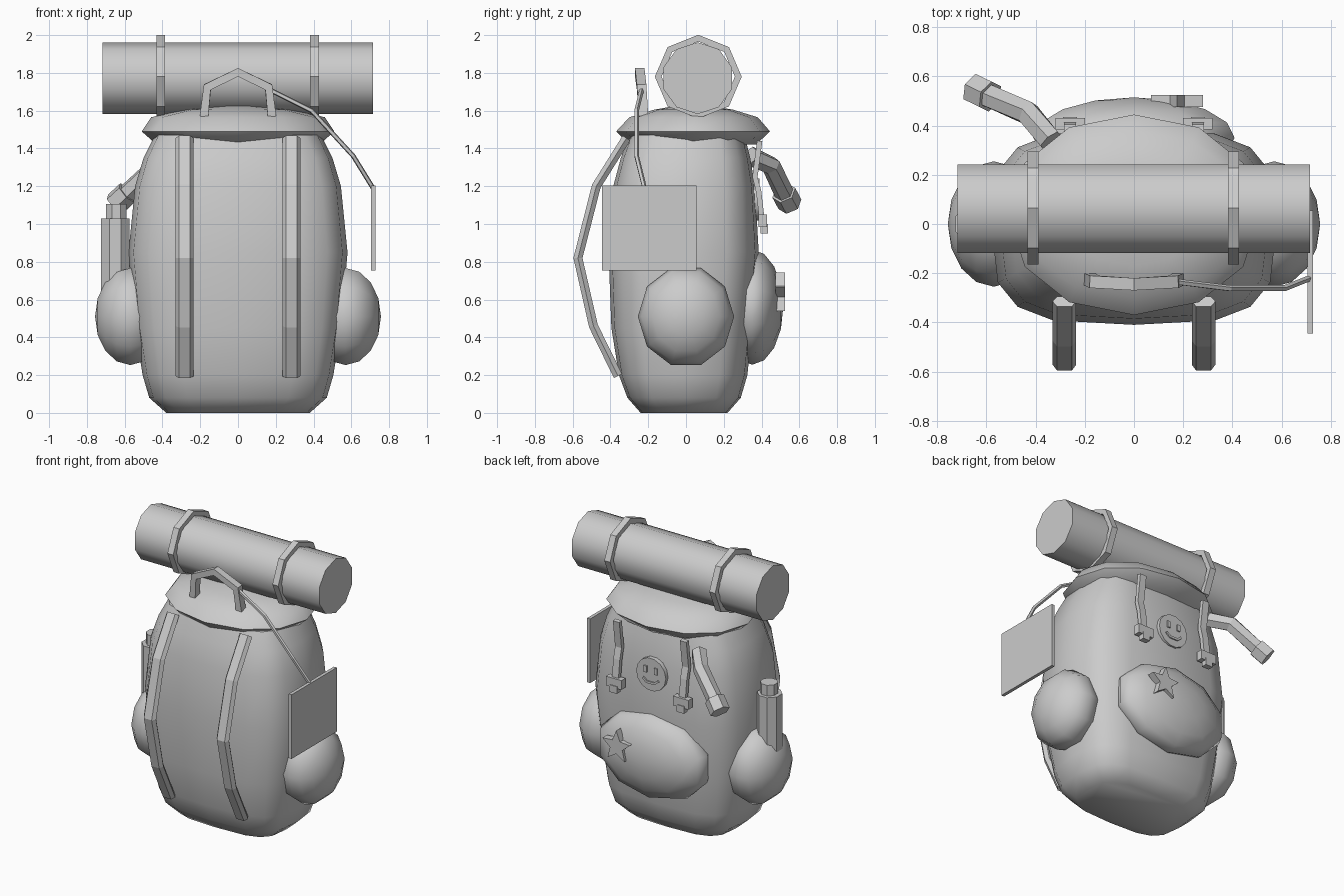
import bpy, bmesh, math
from mathutils import Vector, Matrix

if "Cube" in bpy.data.objects:
    bpy.data.objects.remove(bpy.data.objects["Cube"])


def finish(name, bm, angle=35):
    bmesh.ops.recalc_face_normals(bm, faces=bm.faces)
    me = bpy.data.meshes.new(name)
    bm.to_mesh(me)
    bm.free()
    ob = bpy.data.objects.new(name, me)
    bpy.context.collection.objects.link(ob)
    if angle:
        bpy.ops.object.select_all(action='DESELECT')
        ob.select_set(True)
        bpy.context.view_layer.objects.active = ob
        bpy.ops.object.shade_smooth_by_angle(angle=math.radians(angle))
    return ob


def skin(name, rings, closed=False, angle=35):
    bm = bmesh.new()
    vs = [[bm.verts.new(p) for p in r] for r in rings]
    n = len(vs[0])
    for i in range(len(vs) if closed else len(vs) - 1):
        a, b = vs[i], vs[(i + 1) % len(vs)]
        for j in range(n):
            k = (j + 1) % n
            bm.faces.new((a[j], a[k], b[k], b[j]))
    if not closed:
        bm.faces.new(vs[0])
        bm.faces.new(vs[-1])
    return finish(name, bm, angle)


def sweep(name, path, section, side, closed=False, angle=0):
    pts = [Vector(p) for p in path]
    n, rings = len(pts), []
    for i, p in enumerate(pts):
        a = pts[(i - 1) % n] if closed or i else p
        b = pts[(i + 1) % n] if closed or i < n - 1 else p
        t = (b - a).normalized()
        s = Vector(side)
        s = (s - t * s.dot(t)).normalized()
        u = t.cross(s)
        rings.append([p + s * x + u * y for x, y in section])
    return skin(name, rings, closed, angle)


def poly(n, r, off=0.0):
    return [(r * math.cos(2 * math.pi * (i + off) / n),
             r * math.sin(2 * math.pi * (i + off) / n)) for i in range(n)]


def rect(w, h):
    return [(-w / 2, -h / 2), (w / 2, -h / 2), (w / 2, h / 2), (-w / 2, h / 2)]


def oval_loft(name, rows, sides, power, angle):
    # each row: z, half width, front y, back y
    rings = []
    for z, w, y0, y1 in rows:
        ring = []
        for c, s in poly(sides, 1):
            x = math.copysign(abs(c) ** (2 / power), c) * w
            y = math.copysign(abs(s) ** (2 / power), s) * (y1 - y0) / 2
            ring.append((x, y + (y0 + y1) / 2, z))
        rings.append(ring)
    return skin(name, rings, angle=angle)


def ellipsoid(name, loc, radii, axis, segs, rings):
    bm = bmesh.new()
    bmesh.ops.create_uvsphere(bm, u_segments=segs, v_segments=rings, radius=1)
    rot = Vector((0, 0, 1)).rotation_difference(Vector(axis)).to_matrix().to_4x4()
    bm.transform(Matrix.Translation(loc) @ Matrix.Diagonal((*radii, 1)) @ rot)
    return finish(name, bm, 60)


def box(name, lo, hi):
    (x0, y0, z0), (x1, y1, z1) = lo, hi
    return skin(name, [[(x0, y0, z), (x1, y0, z), (x1, y1, z), (x0, y1, z)]
                       for z in (z0, z1)], angle=0)


# main bag and lid
oval_loft("bag_body", [(0, .38, -.24, .22), (.08, .47, -.31, .29), (.2, .505, -.355, .325),
                       (.45, .545, -.395, .35), (.85, .58, -.41, .385), (1.2, .545, -.385, .365),
                       (1.35, .5, -.345, .34), (1.47, .44, -.3, .31)], 16, 3.4, 50)
oval_loft("lid", [(1.42, .43, -.3, .37), (1.49, .51, -.37, .445), (1.565, .46, -.3, .38),
                  (1.605, .28, -.17, .25), (1.63, .07, -.03, .1)], 12, 2.1, 60)

# pockets
for s, n in ((-1, "left"), (1, "right")):
    ellipsoid(n + "_pocket", (s * .57, 0, .51), (.187, .255, .27), (s, 0, 0), 10, 8)
ellipsoid("back_pocket", (0, .35, .56), (.43, .165, .305), (0, 1, 0), 10, 8)

# bedroll with its two straps
sweep("bedroll", [(-.718, .062, 1.772), (.715, .062, 1.772)], poly(10, .19, .5), (0, 1, 0), angle=40)
for x in (-.41, .405):
    loop = [(x, .065 + a, 1.78 + b * .96) for a, b in poly(8, .212)]
    sweep("bedroll_strap", loop, rect(.045, .036), (1, 0, 0), closed=True)

# shoulder straps on the front, buckled straps on the back
hexa = [(-.048, 0), (-.03, -.024), (.03, -.024), (.048, 0), (.03, .024), (-.03, .024)]
for x in (-.283, .283):
    sweep("shoulder_strap", [(x, -.315, 1.455), (x, -.475, 1.2), (x, -.572, .82),
                             (x, -.49, .46), (x, -.36, .195)], hexa, (1, 0, 0))
    b = math.copysign(.26, x)
    sweep("back_strap", [(b, .39, 1.44), (b, .365, 1.25), (b, .385, 1.17), (b, .405, 1.0)],
          rect(.05, .028), (1, 0, 0))
    box("buckle", (b - .06, .385, .985), (b + .06, .43, 1.05))
    box("buckle_tab", (b - .028, .395, .95), (b + .028, .435, 1.0))

# carry handle
sweep("carry_handle", [(-.18, -.225, 1.57), (-.162, -.235, 1.725), (0, -.245, 1.803),
                       (.162, -.235, 1.725), (.18, -.225, 1.57)], rect(.05, .045), (0, 1, 0))

# blank sign hanging on a cord
sweep("sign_cord", [(.17, -.235, 1.71), (.39, -.262, 1.6), (.61, -.262, 1.36), (.715, -.22, 1.19)],
      poly(5, .013), (0, 1, 0))
box("sign", (.705, -.445, .755), (.728, .055, 1.205))

# bottle in the left pocket
sweep("bottle", [(-.65, 0, .6), (-.65, 0, 1.03)], poly(8, .082, .5), (1, 0, 0))
sweep("bottle_cap", [(-.645, 0, 1.03), (-.645, 0, 1.105)], poly(8, .058, .5), (1, 0, 0))

# bent torch on the back
sweep("torch_tube", [(-.34, .34, 1.36), (-.43, .45, 1.31), (-.6, .525, 1.15)],
      poly(6, .052), (0, 0, 1))
sweep("torch_head", [(-.585, .518, 1.165), (-.65, .55, 1.105)], poly(6, .066), (0, 0, 1))

# star badge and smiling face badge
star = [(.175 + r * math.sin(i * math.pi / 5), .63 + r * math.cos(i * math.pi / 5))
        for i in range(10) for r in ((.112, .05)[i % 2],)]
skin("star_badge", [[(x, y, z) for x, z in star] for y in (.475, .525)], angle=0)
sweep("face_badge", [(0, .335, 1.13), (0, .388, 1.13)], poly(14, .115), (1, 0, 0), angle=30)
for x in (-.04, .04):
    box("badge_eye", (x - .011, .38, 1.14), (x + .011, .397, 1.185))
sweep("badge_smile", [(-.06, .388, 1.1), (-.03, .388, 1.075), (.03, .388, 1.075), (.06, .388, 1.1)],
      rect(.018, .016), (0, 1, 0))
